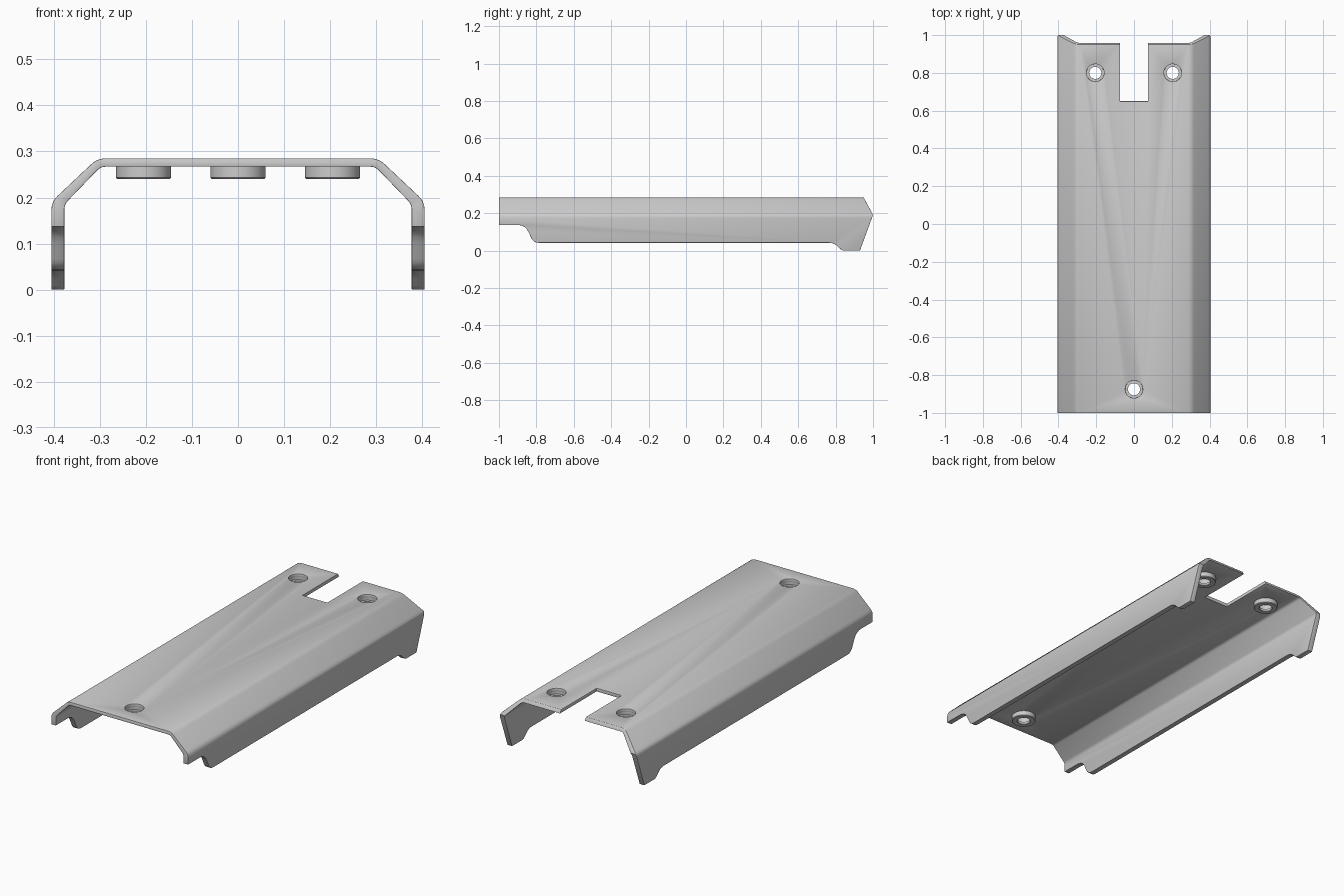
import bpy, bmesh, math
from mathutils import Vector

if "Cube" in bpy.data.objects:
    bpy.data.objects.remove(bpy.data.objects["Cube"])


def rounded(points, steps=5):
    """Round each (a, b, cut) corner; cut is the distance trimmed off both sides."""
    out = []
    for i, (a, b, cut) in enumerate(points):
        p = Vector((a, b))
        if cut == 0:
            out.append(p)
            continue
        prev, nxt = Vector(points[i - 1][:2]), Vector(points[(i + 1) % len(points)][:2])
        s, e = p + (prev - p).normalized() * cut, p + (nxt - p).normalized() * cut
        for k in range(steps + 1):
            t = k / steps
            out.append(s * (1 - t) ** 2 + p * 2 * t * (1 - t) + e * t * t)
    return out


def make_object(name, bm):
    bmesh.ops.recalc_face_normals(bm, faces=bm.faces)
    mesh = bpy.data.meshes.new(name)
    bm.to_mesh(mesh)
    bm.free()
    ob = bpy.data.objects.new(name, mesh)
    bpy.context.collection.objects.link(ob)
    return ob


def prism(name, points, place, offset):
    bm = bmesh.new()
    face = bm.faces.new([bm.verts.new(place(*p)) for p in points])
    new = bmesh.ops.extrude_face_region(bm, geom=[face])["geom"]
    bmesh.ops.translate(bm, vec=offset, verts=[v for v in new if isinstance(v, bmesh.types.BMVert)])
    return make_object(name, bm)


def activate(ob):
    bpy.ops.object.select_all(action='DESELECT')
    ob.select_set(True)
    bpy.context.view_layer.objects.active = ob


def boolean(target, cutter, operation):
    activate(target)
    mod = target.modifiers.new("cut", 'BOOLEAN')
    mod.operation, mod.object, mod.solver = operation, cutter, 'EXACT'
    bpy.ops.object.modifier_apply(modifier=mod.name)
    bpy.data.objects.remove(cutter, do_unlink=True)


# folded sheet: half section, mirrored to the other side
outer = rounded([(0, 0.285, 0), (0.305, 0.285, 0.018), (0.405, 0.191, 0.018), (0.405, 0, 0)])
inner = rounded([(0.377, 0, 0), (0.377, 0.185, 0.012), (0.298, 0.267, 0.012), (0, 0.267, 0)])
half = outer + inner
section = half + [Vector((-p.x, p.y)) for p in reversed(half) if p.x > 0]
section = [p for p in section if p.x != 0]
cover = prism("cover_plate", section, lambda x, z: (x, -1.1, z), (0, 2.2, 0))

# trim to the side outline
outline = rounded([(-1, 0.4, 0), (-1, 0.137, 0), (-0.86, 0.137, 0.04), (-0.815, 0.042, 0.028),
                   (0.79, 0.042, 0.025), (0.835, 0.0, 0.012), (0.93, 0.0, 0),
                   (1.0, 0.191, 0), (0.95, 0.285, 0), (0.8888, 0.4, 0)])
boolean(cover, prism("side_outline", outline, lambda y, z: (-0.6, y, z), (1.2, 0, 0)), 'INTERSECT')

# back slot
slot = [(-0.073, 0.65), (0.073, 0.65), (0.073, 1.2), (-0.073, 1.2)]
boolean(cover, prism("slot", slot, lambda x, y: (x, y, 0.22), (0, 0, 0.15)), 'DIFFERENCE')

# screw holes with hollow bosses underneath
ring = [(0.060, 0.269), (0.060, 0.243), (0.057, 0.240), (0.034, 0.240),
        (0.032, 0.242), (0.032, 0.254), (0.0465, 0.254), (0.0465, 0.269)]
SIDES = 40
screws = [("back_left", -0.205, 0.8), ("back_right", 0.205, 0.8), ("front", 0, -0.875)]
for label, cx, cy in screws:
    angles = [2 * math.pi * k / SIDES for k in range(SIDES)]
    circle = [(cx + 0.0465 * math.cos(a), cy + 0.0465 * math.sin(a)) for a in angles]
    boolean(cover, prism("hole", circle, lambda x, y: (x, y, 0.22), (0, 0, 0.15)), 'DIFFERENCE')
    bm = bmesh.new()
    loops = [[bm.verts.new((cx + r * math.cos(a), cy + r * math.sin(a), z)) for r, z in ring]
             for a in angles]
    for k in range(SIDES):
        here, there = loops[k], loops[(k + 1) % SIDES]
        for j in range(len(ring)):
            n = (j + 1) % len(ring)
            bm.faces.new((here[j], there[j], there[n], here[n]))
    boss = make_object("screw_boss_" + label, bm)
    activate(boss)
    bpy.ops.object.shade_smooth_by_angle(angle=math.radians(30))

# softened sheet edges
bevel = cover.modifiers.new("edge_softening", 'BEVEL')
bevel.width, bevel.segments = 0.0025, 2
bevel.limit_method, bevel.angle_limit = 'ANGLE', math.radians(50)
activate(cover)
bpy.ops.object.modifier_apply(modifier=bevel.name)
bpy.ops.object.shade_smooth_by_angle(angle=math.radians(30))
